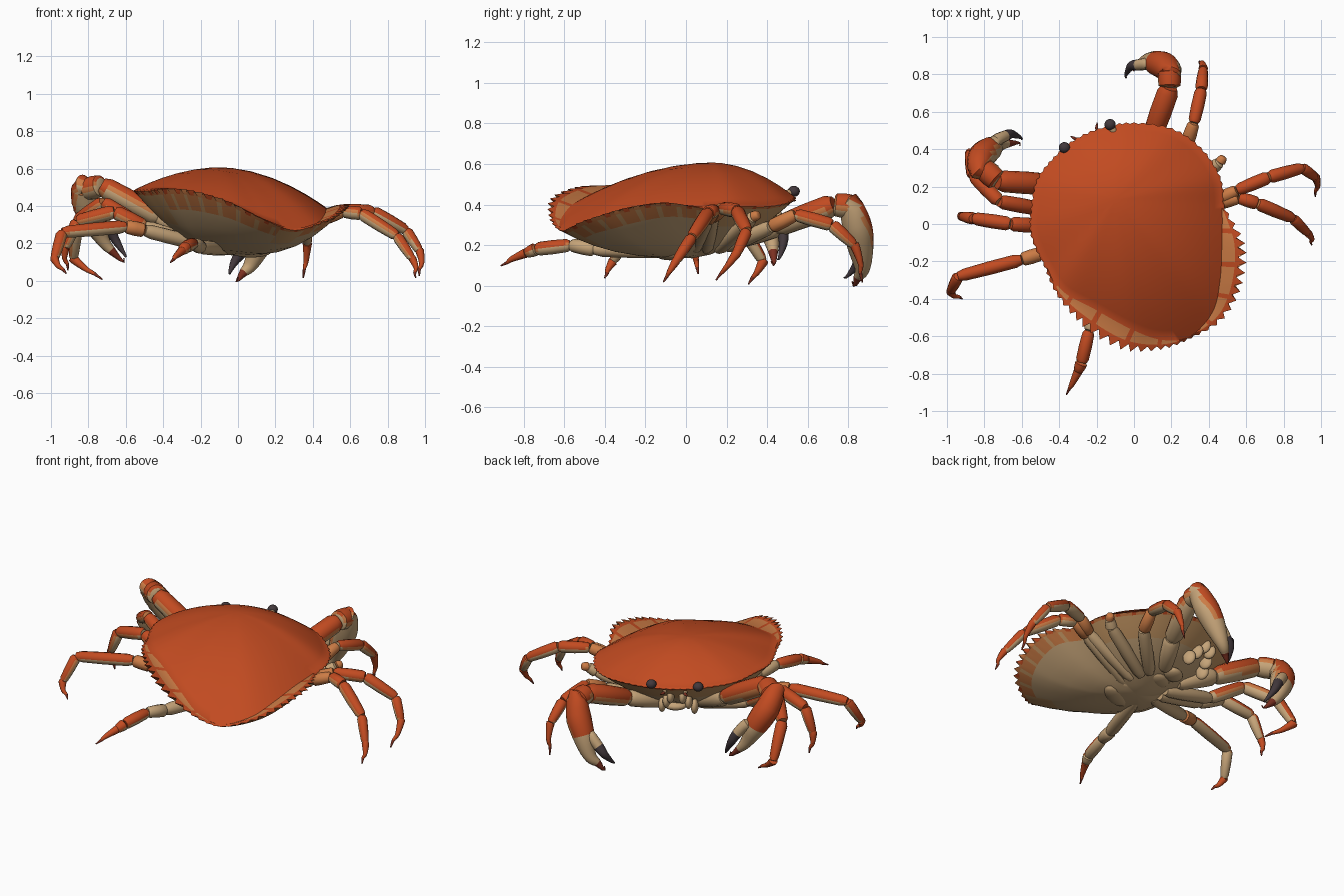
import bpy, bmesh, math
from mathutils import Vector, Matrix

if bpy.data.objects.get("Cube"):
    bpy.data.objects.remove(bpy.data.objects["Cube"])


def material(name, rgb):
    mat = bpy.data.materials.new(name)
    mat.use_nodes = True
    mat.diffuse_color = (*rgb, 1)
    mat.node_tree.nodes["Principled BSDF"].inputs["Base Color"].default_value = (*rgb, 1)
    return mat


PALETTE = [
    material("shell red", (.54, .07, .015)),
    material("belly beige", (.56, .37, .19)),
    material("fringe orange", (.6, .2, .06)),
    material("toe dark red", (.2, .03, .015)),
    material("claw charcoal", (.055, .04, .045)),
    material("belly tan", (.58, .32, .13)),
]
RED, BEIGE, ORANGE, TOE, DARK, TAN = range(len(PALETTE))
CODES = {"b": BEIGE, "r": RED, "d": TOE, "k": DARK, "o": ORANGE}


def finish(name, bm, angle=40):
    mesh = bpy.data.meshes.new(name)
    bm.to_mesh(mesh)
    bm.free()
    for mat in PALETTE:
        mesh.materials.append(mat)
    mesh.shade_smooth()
    mesh.set_sharp_from_angle(angle=math.radians(angle))
    obj = bpy.data.objects.new(name, mesh)
    bpy.context.collection.objects.link(obj)
    return obj


def spline(points, steps):
    """Closed Catmull-Rom curve through the points."""
    out, n = [], len(points)
    for i in range(n):
        a, b, c, d = (Vector(points[(i + k) % n]) for k in (-1, 0, 1, 2))
        for s in range(steps):
            t = s / steps
            out.append(.5 * (2 * b + (c - a) * t + (2 * a - 5 * b + 4 * c - d) * t ** 2
                             + (3 * b - a - 3 * c + d) * t ** 3))
    return out


# Shell rim: x, y, z and width of the flared fringe
RIM = [
    (.47, .1, .39, 0), (.45, .25, .4, 0), (.35, .4, .4, 0), (.2, .5, .42, 0),
    (0, .53, .44, 0), (-.15, .51, .45, 0), (-.3, .45, .46, 0), (-.42, .35, .47, 0),
    (-.51, .23, .48, 0), (-.54, .08, .49, 0), (-.54, -.06, .49, 0), (-.47, -.22, .49, 0),
    (-.38, -.36, .49, .03), (-.22, -.45, .46, .1), (-.02, -.56, .4, .11),
    (.15, -.62, .32, .04), (.3, -.6, .28, 0), (.42, -.47, .31, .06),
    (.46, -.3, .35, .11), (.47, -.1, .38, .11),
]


def build_shell():
    rim = spline(RIM, 8)
    n = len(rim)
    flare = [max(p[3], 0) for p in rim]
    edge = [p.xyz for p in rim]
    middle, outer = [], []
    for i, p in enumerate(edge):
        tangent = edge[(i + 1) % n] - edge[i - 1]
        out = Vector((tangent.y, -tangent.x, 0)).normalized()
        tooth = .009 + .3 * flare[i] if i % 2 else 0
        middle.append(p + out * flare[i] * .6 + Vector((0, 0, .2 * flare[i])))
        outer.append(p + out * (flare[i] + .014 - tooth) + Vector((0, 0, .36 * flare[i] - .01)))

    def dome(ring, s, centre, power):
        c = Vector(centre)
        result = []
        for p in ring:
            q = c.lerp(p, s)
            q.z = p.z + (c.z - p.z) * (1 - s ** power(p))
            result.append(q)
        return result

    def back_power(p):
        return 1.9

    def belly_power(p):
        return min(2.7, max(1.6, 1.9 - 2 * p.y))

    top, low = (-.1, .13, .607), (0, .03, .135)
    rings = [dome(edge, s, top, back_power) for s in (.12, .3, .5, .68, .82, .93)]
    rim_row = len(rings)
    rings += [edge, middle, outer]
    smooth_edge = [(outer[i - 1] + 2 * outer[i] + outer[(i + 1) % n]) / 4 for i in range(n)]
    rings += [dome(smooth_edge, s, low, belly_power) for s in (.97, .87, .74, .58, .4, .18)]
    bm = bmesh.new()
    rows = [[bm.verts.new(p) for p in ring] for ring in rings]
    for r, (row, following) in enumerate(zip(rows, rows[1:])):
        for i in range(n):
            j = (i + 1) % n
            face = bm.faces.new((row[i], following[i], following[j], row[j]))
            flared = flare[i] > .015
            if r < rim_row or r == rim_row + 1:
                face.material_index = RED
            elif r == rim_row:
                face.material_index = ORANGE if flared and i % 7 else RED
            elif r == rim_row + 2:
                face.material_index = ORANGE if i % 4 else RED
            elif r == rim_row + 3:
                face.material_index = TAN if i % 4 == 2 or not flared else ORANGE
            else:
                face.material_index = TAN if r == rim_row + 4 and not flared else BEIGE
    for row, centre, colour in ((rows[0], top, RED), (rows[-1], low, BEIGE)):
        tip = bm.verts.new(centre)
        for i in range(n):
            bm.faces.new((tip, row[i], row[(i + 1) % n])).material_index = colour
    bmesh.ops.recalc_face_normals(bm, faces=bm.faces)
    finish("carapace", bm, 50)


def tube(bm, stations, codes, sides, away=None):
    """Skin one closed tube over (centre, radius) stations and colour each band by its code."""
    rows, faces = [], []
    for i, (centre, radius) in enumerate(stations):
        ahead = stations[min(i + 1, len(stations) - 1)][0] - stations[max(i - 1, 0)][0]
        turn = ahead.to_track_quat("Z", "Y")
        rows.append([bm.verts.new(centre + turn @ Vector((
            radius * math.cos(k * math.tau / sides),
            radius * math.sin(k * math.tau / sides), 0))) for k in range(sides)])
    for row, following, code in zip(rows, rows[1:], codes):
        for k in range(sides):
            m = (k + 1) % sides
            faces.append((bm.faces.new((row[k], row[m], following[m], following[k])), code))
    faces += [(bm.faces.new(rows[0]), codes[0]), (bm.faces.new(rows[-1]), codes[-1])]
    bmesh.ops.recalc_face_normals(bm, faces=[f for f, code in faces])
    if away is None:
        middle = stations[len(stations) // 2][0]
        away = Vector((middle.x, middle.y, 0)).normalized() * .6 + Vector((0, 0, 1))
    for f, code in faces:
        f.normal_update()
        lift = f.normal.dot(away.normalized())
        split = RED if lift > .05 else ORANGE if lift > -.2 else BEIGE
        f.material_index = CODES.get(code, split)


def limb(name, points, codes, sides=12):
    """Jointed limb: a swollen tube per segment, 't' means red above and beige below."""
    bm = bmesh.new()
    for start, end, code in zip(points, points[1:], codes):
        a, b = Vector(start), Vector(end)
        stations = []
        for t, swell in ((0, .72), (.1, 1), (.5, 1.06), (.9, 1), (1, .75)):
            p = a.lerp(b, t)
            stations.append((p.xyz, p[3] * swell))
        tube(bm, stations, code * 4, sides)
    finish(name, bm)


def horn(name, points, codes, sides=14, away=None):
    """Smoothly curved tapering part, such as a palm, finger or toe."""
    steps = 4
    curve = spline(points, steps)[:(len(points) - 1) * steps] + [Vector(points[-1])]
    bm = bmesh.new()
    tube(bm, [(p.xyz, max(p[3], .003)) for p in curve],
         "".join(code * steps for code in codes), sides, away)
    finish(name, bm)


def leg(name, points, codes):
    """Walking leg: jointed segments, then a pointed red toe with a dark tip."""
    limb(name, points[:-1], codes)
    ankle, toe = Vector(points[-2]), Vector(points[-1])
    bend = ankle.lerp(toe, .5) + Vector((toe.x, toe.y, 0, 0)).normalized() * .012
    horn(name + "_toe", [ankle, bend, ankle.lerp(toe, .75), toe], "rrd", 10)


def blob(name, centre, size, colour, turn=0):
    bm = bmesh.new()
    bmesh.ops.create_uvsphere(bm, u_segments=16, v_segments=10, radius=1,
                              matrix=Matrix.Translation(centre) @ Matrix.Rotation(turn, 4, "Z")
                              @ Matrix.Diagonal((*size, 1)))
    for f in bm.faces:
        f.material_index = colour
    finish(name, bm)


build_shell()

# Claw arms, palms and fingers
PALM_BACK = Vector((-.7, .5, .8))
limb("right_claw_arm", [(-.02, .25, .22, .04), (.09, .45, .29, .052), (.19, .73, .4, .058),
                        (.19, .82, .39, .06)], "btt", 14)
horn("right_claw_palm", [(.19, .8, .4, .045), (.17, .84, .31, .072), (.12, .86, .2, .066),
                         (.07, .87, .09, .04), (.03, .85, .045, .024), (0, .82, .02, .004)],
     "ttbbd", 16, PALM_BACK)
horn("right_claw_finger", [(.08, .85, .21, .03), (.02, .85, .15, .03), (-.02, .84, .1, .022),
                           (-.04, .78, .04, .004)], "bkk")
limb("left_claw_arm", [(-.2, .15, .24, .045), (-.42, .21, .34, .056), (-.73, .23, .51, .058),
                       (-.81, .3, .49, .06)], "btt", 14)
horn("left_claw_palm", [(-.81, .28, .5, .045), (-.82, .35, .43, .072), (-.77, .4, .32, .066),
                        (-.73, .42, .23, .04), (-.68, .43, .165, .024), (-.61, .42, .12, .004)],
     "ttbbd", 16, PALM_BACK)
horn("left_claw_finger", [(-.74, .44, .34, .03), (-.69, .47, .28, .03), (-.65, .48, .21, .022),
                          (-.6, .45, .13, .004)], "bkk")

# Walking legs, from the breast out to the toe
leg("right_leg_1", [(.05, .2, .19, .035), (.28, .42, .29, .037), (.32, .54, .35, .032),
                    (.36, .72, .3, .034), (.37, .83, .2, .025), (.35, .87, .02, .004)], "bott")
limb("right_leg_stump", [(.08, .16, .18, .035), (.42, .3, .31, .036), (.46, .33, .34, .028),
                         (.48, .36, .35, .02)], "bbo")
leg("right_leg_3", [(.1, .1, .18, .035), (.45, .13, .34, .036), (.55, .18, .38, .032),
                    (.72, .25, .37, .036), (.9, .3, .27, .03), (.97, .25, .16, .024),
                    (.97, .15, .03, .004)], "bottt")
leg("right_leg_4", [(.1, .04, .18, .035), (.45, .11, .33, .036), (.56, .14, .37, .032),
                    (.66, .11, .36, .036), (.85, .03, .24, .03), (.93, -.05, .12, .022),
                    (.95, -.11, .02, .004)], "bottt")
leg("left_leg_1", [(-.15, .1, .19, .035), (-.5, .08, .28, .038), (-.72, .12, .42, .038),
                   (-.86, .26, .32, .036), (-.88, .38, .12, .026), (-.73, .31, .01, .004)], "bttt")
leg("left_leg_2", [(-.15, .05, .18, .035), (-.5, -.01, .29, .038), (-.66, 0, .37, .038),
                   (-.86, .03, .32, .034), (-.92, .04, .18, .024), (-.91, .06, .06, .004)], "bttt")
leg("left_leg_3", [(-.14, 0, .18, .035), (-.5, -.16, .27, .038), (-.6, -.19, .29, .036),
                   (-.94, -.28, .26, .032), (-.98, -.36, .12, .024), (-.92, -.4, .04, .004)], "bott")
leg("left_leg_4", [(-.06, -.05, .17, .035), (-.2, -.45, .18, .038), (-.24, -.57, .2, .032),
                   (-.28, -.74, .18, .034), (-.3, -.79, .16, .024), (-.36, -.91, .1, .004)], "bbtt")

# Breast plates along the body axis
FORWARD = Vector((-.45, .89, 0))
TURN = math.atan2(FORWARD.y, FORWARD.x) - math.pi / 2
for k in range(5):
    spot = Vector((.07, -.08, .155)) + FORWARD * (.09 * k) + Vector((0, 0, .015 * k))
    blob(f"breast_plate_{k}", spot, (.12 - .012 * k, .055, .03), BEIGE, TURN)

# Eyes on stalks, feelers and mouthparts
SIDE = Vector((.89, .45, 0))
FACE = Vector((-.25, .47, .42))
for label, sign in (("right", 1), ("left", -1)):
    eye = FACE + SIDE * (.137 * sign) + Vector((0, 0, .045))
    blob(label + "_eye", eye, (.03, .03, .027), DARK)
    limb(label + "_eye_stalk", [(*(eye - FORWARD * .08 - Vector((0, 0, .03))), .02),
                                (*eye, .018)], "b")
    feeler = FACE + SIDE * (.06 * sign)
    limb(label + "_feeler", [(*(feeler - FORWARD * .06), .014), (*(feeler + FORWARD * .01), .01),
                             (*(feeler + FORWARD * .04 + SIDE * .02 * sign), .003)], "bd")
    for k in range(3):
        spot = FACE - FORWARD * (.08 + .035 * k) + SIDE * (.035 + .03 * k) * sign
        blob(f"{label}_mouthpart_{k}", spot - Vector((0, 0, .06 + .045 * k)),
             (.022, .04, .045), BEIGE, TURN)
